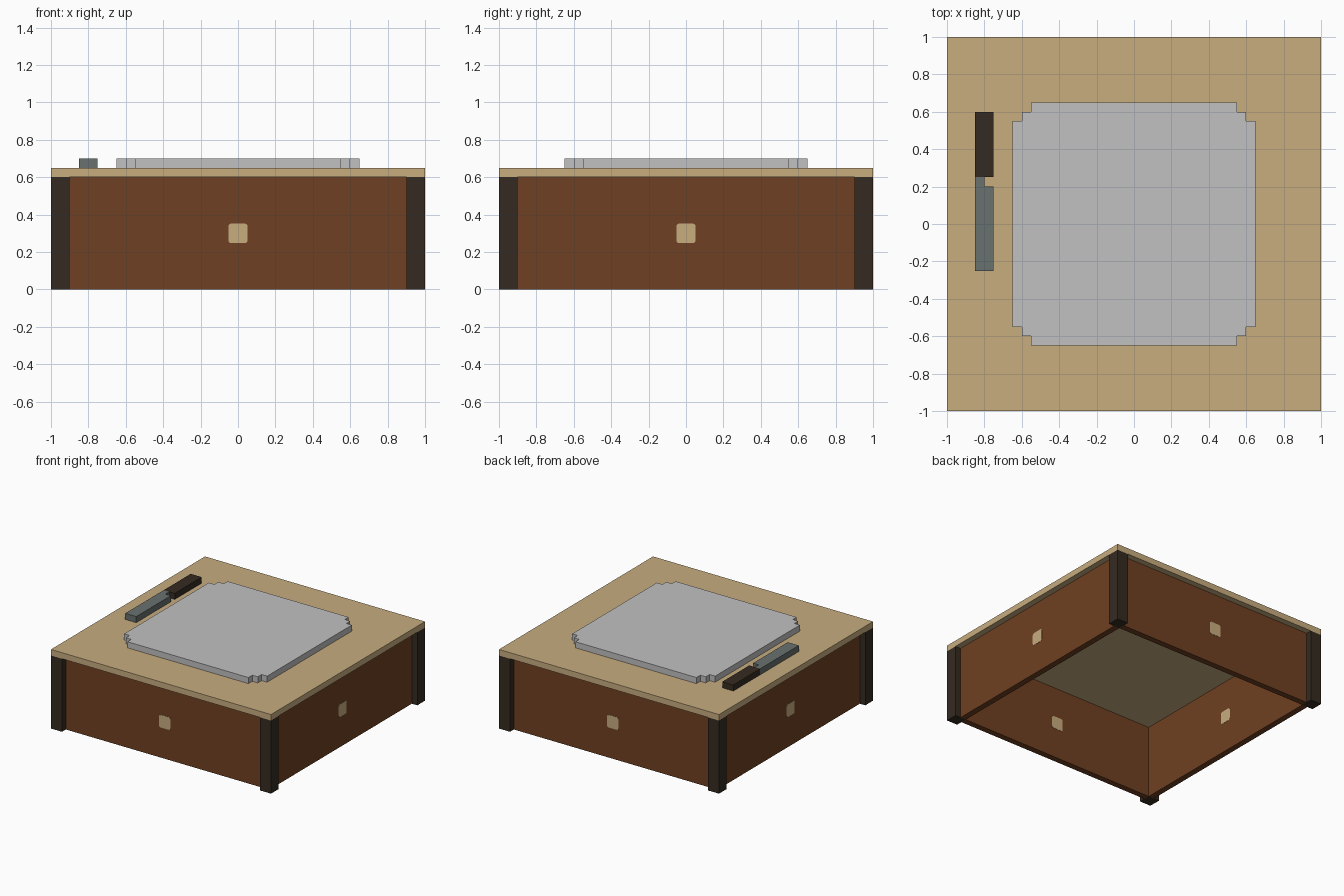
import bpy, bmesh, math
from mathutils import Matrix

if "Cube" in bpy.data.objects:
    bpy.data.objects.remove(bpy.data.objects["Cube"])


def material(name, rgb):
    lin = [((c / 255 + 0.055) / 1.055) ** 2.4 if c > 10 else c / 3294.6 for c in rgb]
    m = bpy.data.materials.new(name)
    m.diffuse_color = (*lin, 1)
    m.use_nodes = True
    m.node_tree.nodes["Principled BSDF"].inputs["Base Color"].default_value = m.diffuse_color
    return m


TAN = material("pale wood", (200, 173, 127))
BROWN = material("brown wood", (111, 64, 34))
DARK = material("dark wood", (53, 43, 33))
GREY = material("light grey", (193, 193, 193))
STEEL = material("steel", (104, 113, 109))


def prism(name, outline, z0, z1, mat, matrix=Matrix()):
    """Extrude a flat outline from z0 to z1, then transform it."""
    bm = bmesh.new()
    face = bm.faces.new([bm.verts.new((x, y, z0)) for x, y in outline])
    ext = bmesh.ops.extrude_face_region(bm, geom=[face])
    for v in ext["geom"]:
        if isinstance(v, bmesh.types.BMVert):
            v.co.z = z1
    bm.transform(matrix)
    bmesh.ops.recalc_face_normals(bm, faces=bm.faces)
    me = bpy.data.meshes.new(name)
    bm.to_mesh(me)
    bm.free()
    me.materials.append(mat)
    ob = bpy.data.objects.new(name, me)
    bpy.context.collection.objects.link(ob)
    return ob


def rect(x0, x1, y0, y1):
    return [(x0, y0), (x1, y0), (x1, y1), (x0, y1)]


def four_fold(quarter):
    """Repeat a corner outline around the four quadrants."""
    pts = list(quarter)
    for _ in range(3):
        quarter = [(-y, x) for x, y in quarter]
        pts += quarter
    return pts


# Table top
prism("table_top", rect(-1, 1, -1, 1), 0.6, 0.65, TAN)

# Corner posts, recessed side panels and the pale pegs through them
peg = four_fold([(0.052, 0.038), (0.048, 0.048), (0.038, 0.052)])
stand_up = Matrix.Translation((0, 0, 0.3)) @ Matrix.Rotation(math.pi / 2, 4, "X")
for i, side in enumerate(("front", "right", "back", "left")):
    turn = Matrix.Rotation(i * math.pi / 2, 4, "Z")
    prism(side + "_post", rect(-1, -0.9, -1, -0.9), 0, 0.6, DARK, turn)
    prism(side + "_panel", rect(-0.9, 0.9, -0.95, -0.9), 0, 0.6, BROWN, turn)
    prism(side + "_peg", peg, 0.898, 0.952, TAN, turn @ stand_up)

# Tray with stepped corners
tray = four_fold([(0.65, 0.55), (0.6, 0.55), (0.6, 0.6), (0.55, 0.6), (0.55, 0.65)])
prism("tray", tray, 0.65, 0.7, GREY)

# Knife: handle and notched blade
prism("knife_handle", rect(-0.85, -0.75, 0.25, 0.6), 0.65, 0.7, DARK)
prism("knife_blade", [(-0.85, -0.25), (-0.75, -0.25), (-0.75, 0.2), (-0.8, 0.2),
                      (-0.8, 0.25), (-0.85, 0.25)], 0.65, 0.7, STEEL)
